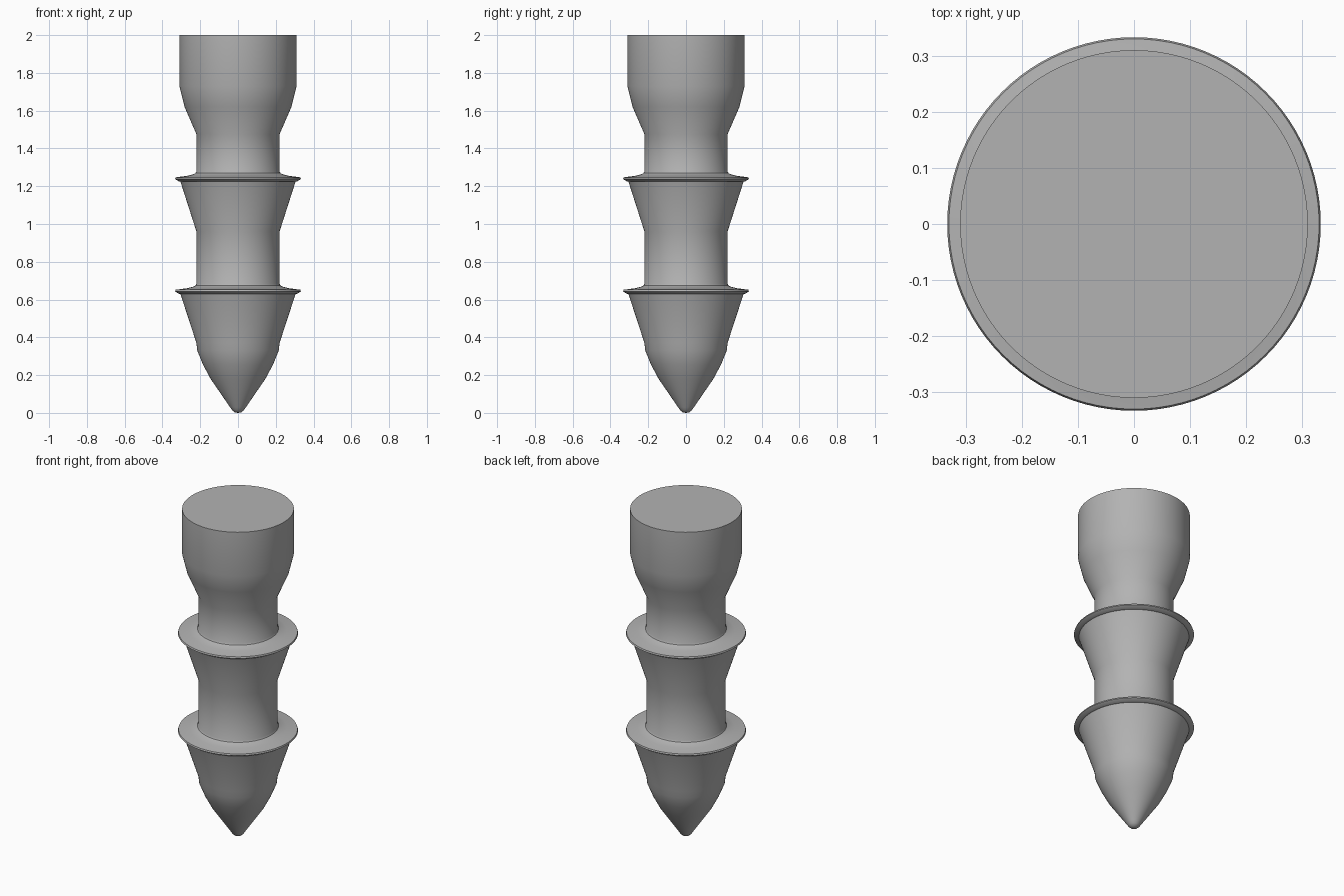
import bpy, bmesh, math
from mathutils import Matrix, Vector

cube = bpy.data.objects.get("Cube")
if cube:
    bpy.data.objects.remove(cube, do_unlink=True)

SHAFT, BARB, HEAD = 0.22, 0.333, 0.31

grey = bpy.data.materials.new("plain_grey")
grey.use_nodes = True
colour = (0.45, 0.45, 0.45, 1)
grey.diffuse_color = colour
grey.node_tree.nodes["Principled BSDF"].inputs["Base Color"].default_value = colour


def barb(z):
    """Lip of a barb: underside, thin rim, then a fillet back to the shaft."""
    return [(0.305, z - 0.013), (0.314, z - 0.012), (BARB, z), (BARB - 0.003, z + 0.009),
            (0.27, z + 0.017), (0.24, z + 0.024), (0.225, z + 0.031), (SHAFT, z + 0.04)]


# Profile from the tip up to the flat head
profile = [(0, 0), (0.018, 0.003), (0.032, 0.015), (0.042, 0.03),
           (0.145, 0.18), (0.185, 0.255), (0.216, 0.33), (SHAFT, 0.37)]
profile += barb(0.643)
profile += [(SHAFT, 0.96)]
profile += barb(1.238)
profile += [(SHAFT, 1.475), (0.283, 1.62), (HEAD, 1.73), (HEAD, 2), (0, 2)]

# Revolve the profile into one closed solid
bm = bmesh.new()
verts = [bm.verts.new((r, 0, z)) for r, z in profile]
edges = [bm.edges.new(pair) for pair in zip(verts, verts[1:])]
bmesh.ops.spin(bm, geom=verts + edges, cent=(0, 0, 0), axis=(0, 0, 1),
               angle=math.tau, steps=96, use_merge=True)
bmesh.ops.remove_doubles(bm, verts=bm.verts, dist=0.0005)
bmesh.ops.recalc_face_normals(bm, faces=bm.faces)
mesh = bpy.data.meshes.new("barbed_plug")
bm.to_mesh(mesh)
bm.free()
mesh.materials.append(grey)
plug = bpy.data.objects.new("barbed_plug", mesh)
bpy.context.collection.objects.link(plug)

# Smooth round walls, keeping the rim and lip edges crisp
bpy.context.view_layer.objects.active = plug
plug.select_set(True)
bpy.ops.object.shade_smooth_by_angle(angle=math.radians(35))
